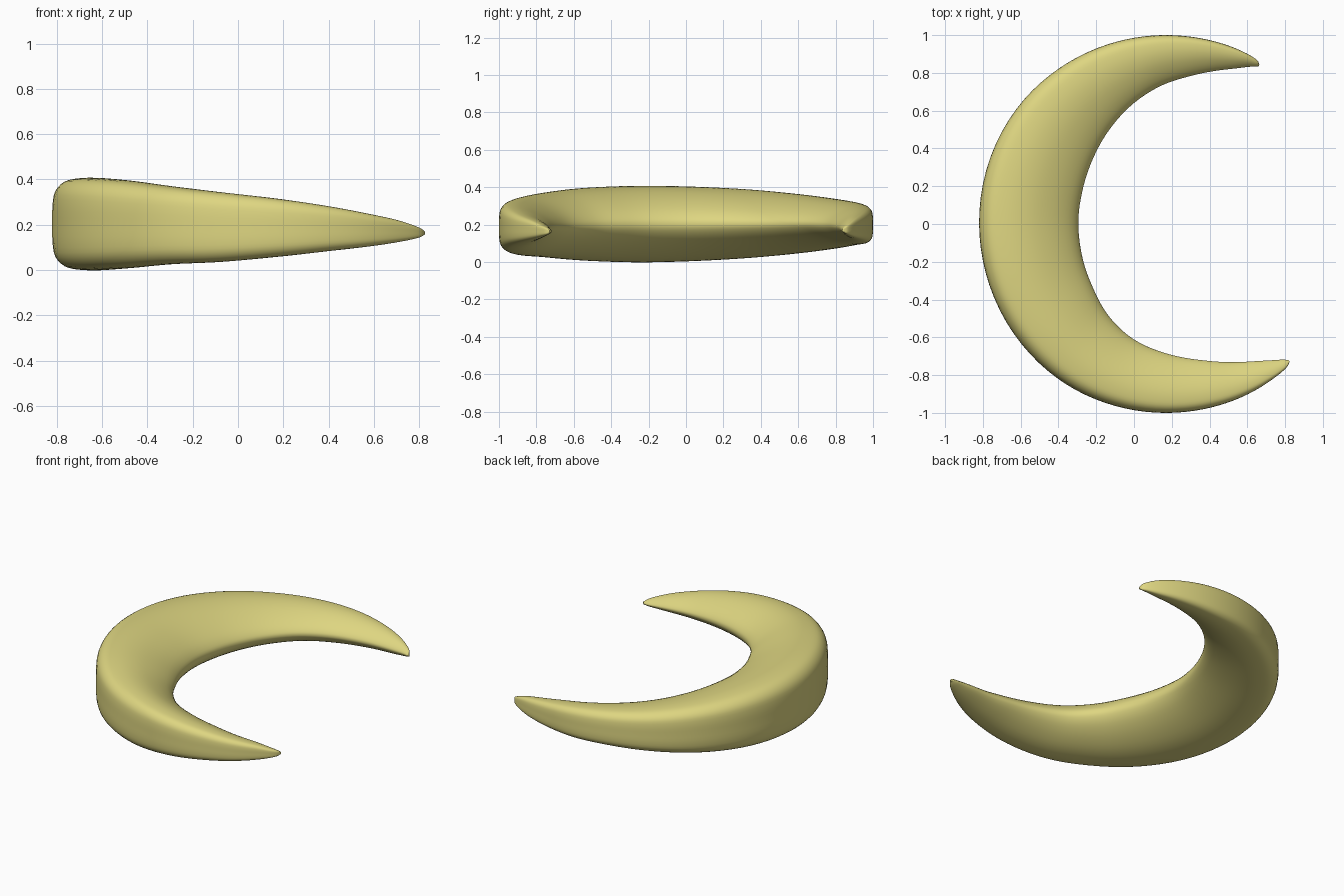
import bpy, bmesh
from math import radians, sin, cos
from mathutils import Vector

cube = bpy.data.objects.get("Cube")
if cube:
    bpy.data.objects.remove(cube, do_unlink=True)

# Horn stations along the arc: angle, outer radius, inner radius, half height, centre height
STATIONS = [
    (59.6, .977, .967, .008, .170), (61.5, .994, .948, .026, .175),
    (68, 1, .884, .055, .185), (80, 1, .798, .083, .195),
    (92, 1, .733, .102, .200), (105, 1, .662, .115, .205),
    (121, 1, .583, .135, .205), (139, 1, .517, .160, .205),
    (159, .995, .476, .184, .205), (180, .990, .465, .199, .204),
    (199, .990, .474, .203, .203), (220, .995, .511, .192, .202),
    (238, 1, .574, .171, .198), (254, 1, .633, .153, .190),
    (270, 1, .685, .128, .187), (284, 1, .742, .099, .183),
    (294, 1, .801, .075, .177), (303, .997, .866, .050, .172),
    (309.5, .993, .932, .024, .166), (311.9, .980, .966, .008, .164),
]
# Upper half section: depth from outer wall to inner ridge, height fraction
SECTION = [(0, 0), (.002, .4), (.025, .72), (.10, .93), (.22, 1), (.38, .99),
           (.56, .88), (.75, .66), (.90, .40), (.98, .17), (1, 0)]


def smooth_path(points, steps):
    """Catmull-Rom curve through points of any dimension."""
    pts = [Vector(p) for p in points]
    pts = [2 * pts[0] - pts[1]] + pts + [2 * pts[-1] - pts[-2]]
    out = []
    for a, b, c, d in zip(pts, pts[1:], pts[2:], pts[3:]):
        for i in range(steps):
            t = i / steps
            out.append((2 * b + (c - a) * t + (2 * a - 5 * b + 4 * c - d) * t * t
                        + (3 * b - a - 3 * c + d) * t ** 3) / 2)
    return out + [pts[-2]]


# Close the section by mirroring the upper half
lower = [(u, -v) for u, v in SECTION[-2:0:-1]]
section = smooth_path(SECTION + lower + SECTION[:1], 3)[:-1]

# Sweep the section around the arc
bm = bmesh.new()
rings = []
for row in smooth_path([Vector(s) for s in STATIONS], 5):
    angle, outer, inner, half, mid = row
    a = radians(angle)
    ring = []
    for u, v in section:
        r = outer + (inner - outer) * u
        ring.append(bm.verts.new((.17 + r * cos(a), r * sin(a), mid + half * v)))
    rings.append(ring)
n = len(section)
for r0, r1 in zip(rings, rings[1:]):
    for i in range(n):
        j = (i + 1) % n
        bm.faces.new((r0[i], r0[j], r1[j], r1[i]))
for ring in (rings[0], rings[-1]):
    bm.faces.new(ring)
bmesh.ops.recalc_face_normals(bm, faces=bm.faces)
mesh = bpy.data.meshes.new("crescent")
bm.to_mesh(mesh)
bm.free()
crescent = bpy.data.objects.new("crescent", mesh)
bpy.context.collection.objects.link(crescent)

# Pale yellow
mat = bpy.data.materials.new("pale_yellow")
mat.use_nodes = True
colour = (.73, .67, .22, 1)
mat.diffuse_color = colour
mat.node_tree.nodes["Principled BSDF"].inputs["Base Color"].default_value = colour
mesh.materials.append(mat)

bpy.context.view_layer.objects.active = crescent
crescent.select_set(True)
bpy.ops.object.shade_smooth_by_angle(angle=radians(60))
